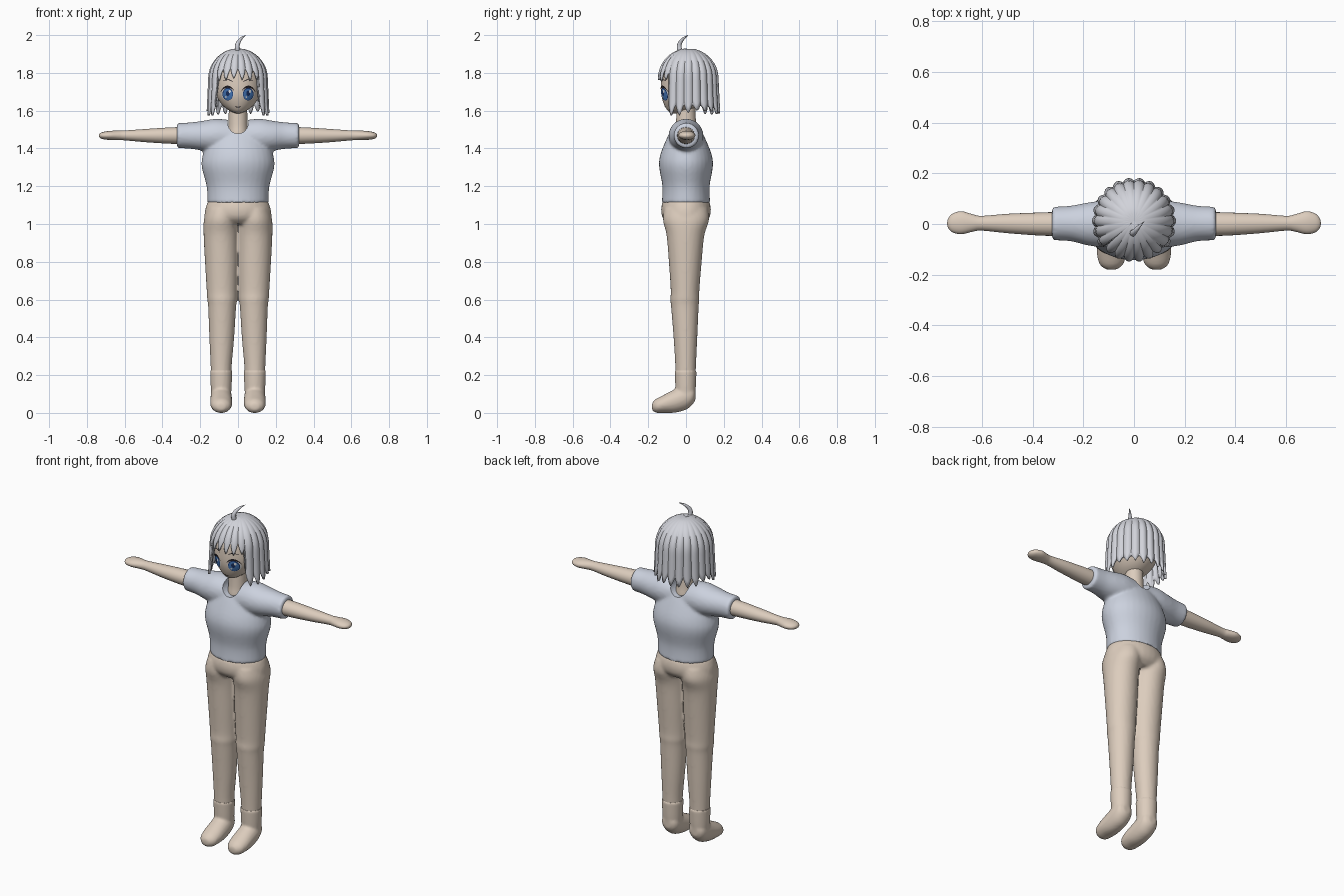
import bpy, bmesh, math, random
from mathutils import Vector
from mathutils.bvhtree import BVHTree

random.seed(4)
cube = bpy.data.objects.get("Cube")
if cube:
    bpy.data.objects.remove(cube, do_unlink=True)


def material(name, r, g, b):
    m = bpy.data.materials.new(name)
    m.use_nodes = True
    m.diffuse_color = (r, g, b, 1)
    m.node_tree.nodes["Principled BSDF"].inputs["Base Color"].default_value = (r, g, b, 1)
    return m


SKIN = material("skin", 0.72, 0.61, 0.51)
SHIRT = material("shirt grey blue", 0.60, 0.64, 0.73)
HAIR = material("hair silver", 0.64, 0.65, 0.70)
DARK = material("dark line", 0.015, 0.012, 0.015)
WHITE = material("eye white", 0.85, 0.87, 0.9)
BLUE = material("iris blue", 0.06, 0.19, 0.5)
NAVY = material("pupil navy", 0.01, 0.03, 0.12)


def finish(name, bm, mat):
    bmesh.ops.recalc_face_normals(bm, faces=bm.faces)
    me = bpy.data.meshes.new(name)
    bm.to_mesh(me)
    bm.free()
    me.materials.append(mat)
    ob = bpy.data.objects.new(name, me)
    bpy.context.collection.objects.link(ob)
    return ob


def smooth(ob, angle=40):
    bpy.ops.object.select_all(action='DESELECT')
    ob.select_set(True)
    bpy.context.view_layer.objects.active = ob
    bpy.ops.object.shade_smooth_by_angle(angle=math.radians(angle))


def spline(rows, steps=4):
    """Catmull-Rom interpolation of ring descriptions."""
    out = []
    for i in range(len(rows) - 1):
        p = [rows[max(0, min(len(rows) - 1, i + k))] for k in (-1, 0, 1, 2)]
        for s in range(steps):
            t = s / steps
            out.append([b + t * (c - a) / 2 + t * t * (a - 2.5 * b + 2 * c - d / 2)
                        + t ** 3 * (1.5 * b - a / 2 - 1.5 * c + d / 2) for a, b, c, d in zip(*p)])
    return out + [rows[-1]]


def loft(bm, rows, axis="z", segs=32, side=1):
    """Rows: position, two centre offsets, two radii. Offsets follow x, y, z order."""
    prev = None
    for pos, ca, cb, ra, rb in spline(rows):
        ring = []
        for i in range(segs):
            t = math.tau * i / segs
            a, b = ca + ra * math.cos(t), cb + rb * math.sin(t)
            co = {"x": (pos, a, b), "y": (a, pos, b), "z": (a, b, pos)}[axis]
            ring.append(bm.verts.new((co[0] * side, co[1], co[2])))
        if prev:
            for i in range(segs):
                j = (i + 1) % segs
                bm.faces.new((prev[i], prev[j], ring[j], ring[i]))
        else:
            bm.faces.new(ring)
        prev = ring
    bm.faces.new(prev)


def blend(ob, voxel=0.009, rounds=5, cutter=None):
    """Melt overlapping volumes together, then bake the modifiers."""
    m = ob.modifiers.new("melt", 'REMESH')
    m.mode, m.voxel_size = 'VOXEL', voxel
    m = ob.modifiers.new("soften", 'SMOOTH')
    m.factor, m.iterations = 0.5, rounds
    if cutter:
        m = ob.modifiers.new("cut", 'BOOLEAN')
        m.operation, m.object, m.solver = 'DIFFERENCE', cutter, 'EXACT'
    mat = ob.data.materials[0]
    dg = bpy.context.evaluated_depsgraph_get()
    me = bpy.data.meshes.new_from_object(ob.evaluated_get(dg))
    ob.modifiers.clear()
    ob.data = me
    me.materials.clear()
    me.materials.append(mat)
    if cutter:
        bpy.data.objects.remove(cutter, do_unlink=True)
    smooth(ob)


# Shirt: torso and two sleeves melted together, with a U-shaped neckline
bm = bmesh.new()
loft(bm, [(1.11, 0, 0, .162, .128), (1.2, 0, 0, .166, .125), (1.3, 0, 0, .192, .142),
          (1.36, 0, 0, .188, .138), (1.43, 0, 0, .165, .112), (1.5, 0, 0, .13, .078),
          (1.54, 0, 0, .09, .05)])
for s in (1, -1):
    loft(bm, [(0, 0, 1.465, .085, .08), (.11, 0, 1.467, .092, .09), (.18, 0, 1.467, .085, .08),
              (.25, .002, 1.468, .07, .07), (.323, .002, 1.468, .066, .066)], "x", side=s)
shirt = finish("shirt", bm, SHIRT)
bm = bmesh.new()
loft(bm, [(-.3, 0, 1.54, .055, .062), (.3, 0, 1.54, .055, .062)], "y")
blend(shirt, cutter=finish("neckline_cutter", bm, SHIRT))

# Trousers: pelvis and both legs
bm = bmesh.new()
loft(bm, [(1.0, 0, 0, .15, .09), (1.03, 0, 0, .176, .122), (1.07, 0, 0, .175, .132),
          (1.11, 0, 0, .163, .126), (1.13, 0, 0, .15, .115)])
for s in (1, -1):
    loft(bm, [(.16, .089 * s, -.002, .053, .053), (.25, .089 * s, -.002, .056, .055),
              (.4, .086 * s, -.003, .066, .063), (.56, .084 * s, -.006, .074, .073),
              (.6, .084 * s, -.006, .079, .077), (.65, .085 * s, -.005, .081, .076),
              (.8, .087 * s, -.004, .088, .087), (.94, .09 * s, -.003, .092, .1),
              (1.02, .09 * s, 0, .091, .122), (1.08, .08 * s, 0, .085, .115)])
blend(finish("trousers", bm, SKIN))

# Boots and arms, mirrored
for s, side in ((1, "left"), (-1, "right")):
    bm = bmesh.new()
    loft(bm, [(.07, .089 * s, -.002, .05, .048), (.13, .089 * s, -.002, .055, .054),
              (.225, .089 * s, -.002, .059, .058)])
    loft(bm, [(.05, .089 * s, .095, .02, .025), (.035, .089 * s, .095, .045, .05),
              (0, .089 * s, .085, .055, .068), (-.06, .089 * s, .063, .058, .062),
              (-.12, .089 * s, .047, .057, .047), (-.16, .089 * s, .037, .046, .036),
              (-.18, .089 * s, .034, .02, .018)], "y")
    blend(finish(side + "_boot", bm, SKIN), .008, 3)

    bm = bmesh.new()
    loft(bm, [(.28, 0, 1.468, .048, .046), (.38, 0, 1.468, .045, .042), (.5, .002, 1.468, .038, .034),
              (.6, .003, 1.469, .029, .026), (.635, .004, 1.469, .034, .025), (.68, .005, 1.469, .045, .024),
              (.715, .004, 1.468, .037, .019), (.732, .003, 1.468, .02, .011),
              (.737, .002, 1.468, .003, .002)], "x", 24, s)
    smooth(finish(side + "_arm", bm, SKIN))

# Neck and head
bm = bmesh.new()
loft(bm, [(1.4, 0, 0, .055, .065), (1.48, 0, 0, .053, .06), (1.53, 0, 0, .05, .053), (1.66, 0, 0, .048, .048)])
smooth(finish("neck", bm, SKIN))
bm = bmesh.new()
loft(bm, [(1.585, 0, -.05, .008, .02), (1.598, 0, -.04, .042, .055), (1.63, 0, -.02, .083, .095),
          (1.68, 0, -.005, .115, .125), (1.74, 0, 0, .126, .132), (1.81, 0, .002, .118, .124),
          (1.87, 0, .005, .08, .085), (1.9, 0, .005, .01, .01)], segs=48)
bm.normal_update()
face = BVHTree.FromBMesh(bm)
smooth(finish("head", bm, SKIN))


def on_face(x, z, lift):
    hit = face.ray_cast(Vector((x, -1, z)), Vector((0, 1, 0)))[0]
    return (x, hit.y - lift, z)


def disc(name, mat, cx, cz, rx, rz, lift):
    """Thin oval laid over the face."""
    bm = bmesh.new()
    prev, n = [bm.verts.new(on_face(cx, cz, lift))] * 24, 24
    for k in (1, 2, 3):
        ring = [bm.verts.new(on_face(cx + rx * k / 3 * math.cos(math.tau * i / n),
                                     cz + rz * k / 3 * math.sin(math.tau * i / n), lift)) for i in range(n)]
        for i in range(n):
            j = (i + 1) % n
            quad = (prev[i], ring[i], ring[j], prev[j])
            bm.faces.new(quad if k > 1 else quad[:3])
        prev = ring
    finish(name, bm, mat)


def stroke(name, mat, pts, width, lift):
    """Thin tapered line laid over the face."""
    bm = bmesh.new()
    prev = None
    path = spline(pts)
    for i, (x, z) in enumerate(path):
        w = width * (.25 + .75 * math.sin(math.pi * i / (len(path) - 1)))
        pair = [bm.verts.new(on_face(x, z + d, lift)) for d in (w / 2, -w / 2)]
        if prev:
            bm.faces.new((prev[0], prev[1], pair[1], pair[0]))
        prev = pair
    finish(name, bm, mat)


# Painted face
for s, side in ((1, "left"), (-1, "right")):
    disc(side + "_eye_white", WHITE, .055 * s, 1.687, .032, .033, .002)
    disc(side + "_iris_rim", NAVY, .054 * s, 1.688, .028, .034, .003)
    disc(side + "_iris", BLUE, .054 * s, 1.686, .025, .030, .004)
    disc(side + "_pupil", NAVY, .054 * s, 1.692, .010, .014, .005)
    disc(side + "_eye_glint", WHITE, .054 * s + .010, 1.702, .006, .008, .006)
    disc(side + "_eye_small_glint", WHITE, .054 * s - .010, 1.672, .004, .005, .006)
    stroke(side + "_eyelash", DARK, [(.021 * s, 1.706), (.035 * s, 1.721), (.056 * s, 1.727),
                                     (.077 * s, 1.719), (.092 * s, 1.699)], .011, .006)
    stroke(side + "_eyebrow", DARK, [(.025 * s, 1.752), (.05 * s, 1.764), (.08 * s, 1.757)], .005, .003)
stroke("mouth", DARK, [(-.017, 1.622), (0, 1.618), (.017, 1.622)], .005, .003)

# Hair: fluted dome whose lower edge falls into pointed locks
LOCKS, SUB, RINGS = 22, 8, 16
bm = bmesh.new()
top = bm.verts.new((0, .012, 1.925))
prev = None
columns = []
for lock in range(LOCKS):
    mid = abs((math.degrees(math.tau * (lock + .5) / LOCKS) + 180) % 360 - 180)
    if mid < 46:
        base, tip = 1.825, 1.768 + random.uniform(-.012, .012)
    else:
        base, tip = 1.632, 1.59 + random.uniform(-.012, .012)
        if mid < 80:
            tip = 1.575
    for k in range(SUB):
        u = abs(2 * k / SUB - 1)
        columns.append((math.tau * (lock + k / SUB) / LOCKS, u, tip + (base - tip) * u ** 1.3))
rings = []
for r in range(1, RINGS + 1):
    ring = []
    for ang, u, bottom in columns:
        t = r / RINGS
        z = 1.93 - (1.93 - bottom) * t ** 1.7
        rad = math.sqrt(max(0, 1 - ((z - 1.77) / .16) ** 2)) if z > 1.77 else 1 + (1.77 - z) * .3
        rad *= 1 + .06 * min(1, 2 * t) * (.4 - u * u)
        ring.append(bm.verts.new((.154 * rad * math.sin(ang), .012 - .158 * rad * math.cos(ang), z)))
    n = len(ring)
    for i in range(n):
        j = (i + 1) % n
        bm.faces.new((prev[i], ring[i], ring[j], prev[j]) if prev else (top, ring[i], ring[j]))
    prev = ring
hair = finish("hair", bm, HAIR)
shell = hair.modifiers.new("thickness", 'SOLIDIFY')
shell.thickness, shell.offset = .012, -1
smooth(hair, 50)

# Curled tuft on the crown
curve = bpy.data.curves.new("hair_tuft", 'CURVE')
curve.dimensions, curve.bevel_depth, curve.bevel_resolution = '3D', .013, 3
path = spline([(0, -.03, 1.905, 1), (-.004, -.036, 1.94, 1), (.004, -.028, 1.965, .8),
               (.02, -.01, 1.985, .5), (.042, .012, 2.0, .03)])
line = curve.splines.new('POLY')
line.points.add(len(path) - 1)
for point, (x, y, z, r) in zip(line.points, path):
    point.co, point.radius = (x, y, z, 1), r
curve.materials.append(HAIR)
bpy.context.collection.objects.link(bpy.data.objects.new("hair_tuft", curve))
